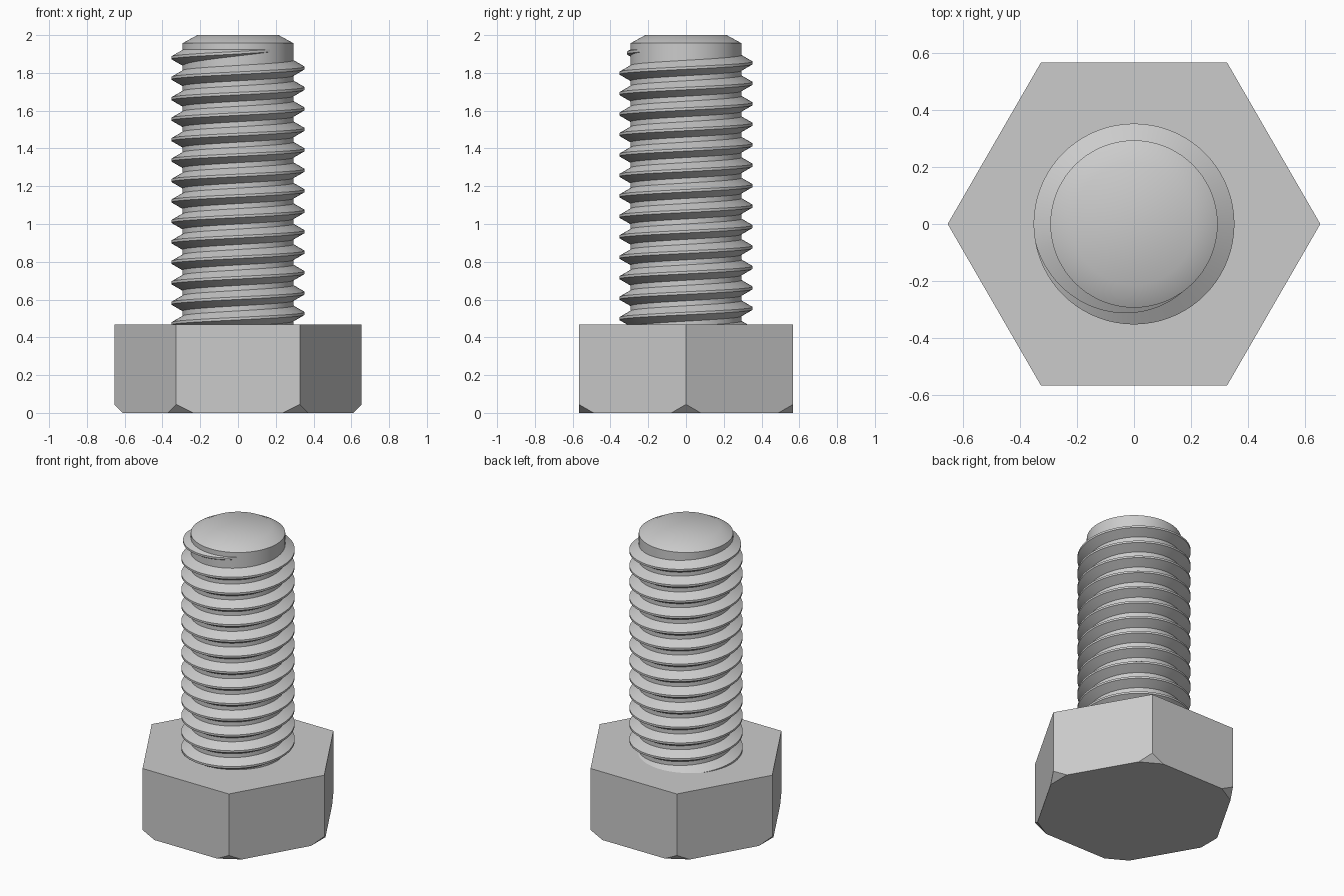
import bpy, bmesh
from math import cos, sin, pi, radians, tan

cube = bpy.data.objects.get("Cube")
if cube:
    bpy.data.objects.remove(cube, do_unlink=True)

# Dimensions
HEAD_R, HEAD_H, CHAMFER = 0.655, 0.467, 0.045
CORE_R, CREST_R, PITCH = 0.294, 0.353, 0.1083
SEGMENTS = 72

steel = bpy.data.materials.new("steel grey")
steel.use_nodes = True
colour = (0.6, 0.6, 0.6, 1)
steel.diffuse_color = colour
steel.node_tree.nodes["Principled BSDF"].inputs["Base Color"].default_value = colour


def finish(name, bm, smooth):
    bmesh.ops.recalc_face_normals(bm, faces=bm.faces)
    for face in bm.faces:
        face.smooth = smooth
    mesh = bpy.data.meshes.new(name)
    bm.to_mesh(mesh)
    bm.free()
    if smooth:
        mesh.set_sharp_from_angle(angle=radians(30))
    mesh.materials.append(steel)
    obj = bpy.data.objects.new(name, mesh)
    bpy.context.collection.objects.link(obj)
    return obj


def loft(name, rings, closed=False):
    """Skin a list of equal closed rings and cap both ends."""
    bm = bmesh.new()
    rows = [[bm.verts.new(p) for p in ring] for ring in rings]
    n = len(rows[0])
    for a, b in zip(rows, rows[1:]):
        for i in range(n):
            j = (i + 1) % n
            bm.faces.new((a[i], a[j], b[j], b[i]))
    bm.faces.new(rows[0])
    bm.faces.new(rows[-1])
    return finish(name, bm, True)


# Hexagonal head with each lower corner cut off at a slant
bm = bmesh.new()
corners = [(HEAD_R * cos(k * pi / 3), HEAD_R * sin(k * pi / 3)) for k in range(6)]
cut = 2 * CHAMFER / HEAD_R
for k, (x, y) in enumerate(corners):
    for z in (CHAMFER, HEAD_H):
        bm.verts.new((x, y, z))
    for nx, ny in (corners[k - 1], corners[(k + 1) % 6]):
        bm.verts.new((x + (nx - x) * cut, y + (ny - y) * cut, 0))
bmesh.ops.convex_hull(bm, input=bm.verts)
bmesh.ops.dissolve_limit(bm, angle_limit=radians(1), verts=bm.verts, edges=bm.edges)
finish("hex_head", bm, False)

# Shank core with a chamfered tip
profile = [(CORE_R, 0.35), (CORE_R, 1.957), (0.215, 2.0)]
loft("shank_core", [[(r * cos(2 * pi * i / SEGMENTS), r * sin(2 * pi * i / SEGMENTS), z)
                     for i in range(SEGMENTS)] for r, z in profile])

# Right-handed helical thread, sinking into the core at the tip
crest_half = PITCH / 16
depth = CREST_R - CORE_R + 0.004
root_half = crest_half + depth * tan(radians(30))
section = [(-depth, -root_half), (0, -crest_half), (0, crest_half), (-depth, root_half)]
fade_start, fade_end = 0.53, 0.87
first = round(-13.2 * SEGMENTS)
last = round(fade_end * SEGMENTS)
rings = []
for step in range(first, last + 1):
    turn = step / SEGMENTS
    angle = 2 * pi * turn
    fade = max(0, (turn - fade_start) / (fade_end - fade_start))
    crest = CREST_R - fade * depth
    z = 1.88 + PITCH * (turn - 0.5)
    rings.append([((crest + dr) * cos(angle), (crest + dr) * sin(angle), z + dz)
                  for dr, dz in section])
loft("screw_thread", rings)
